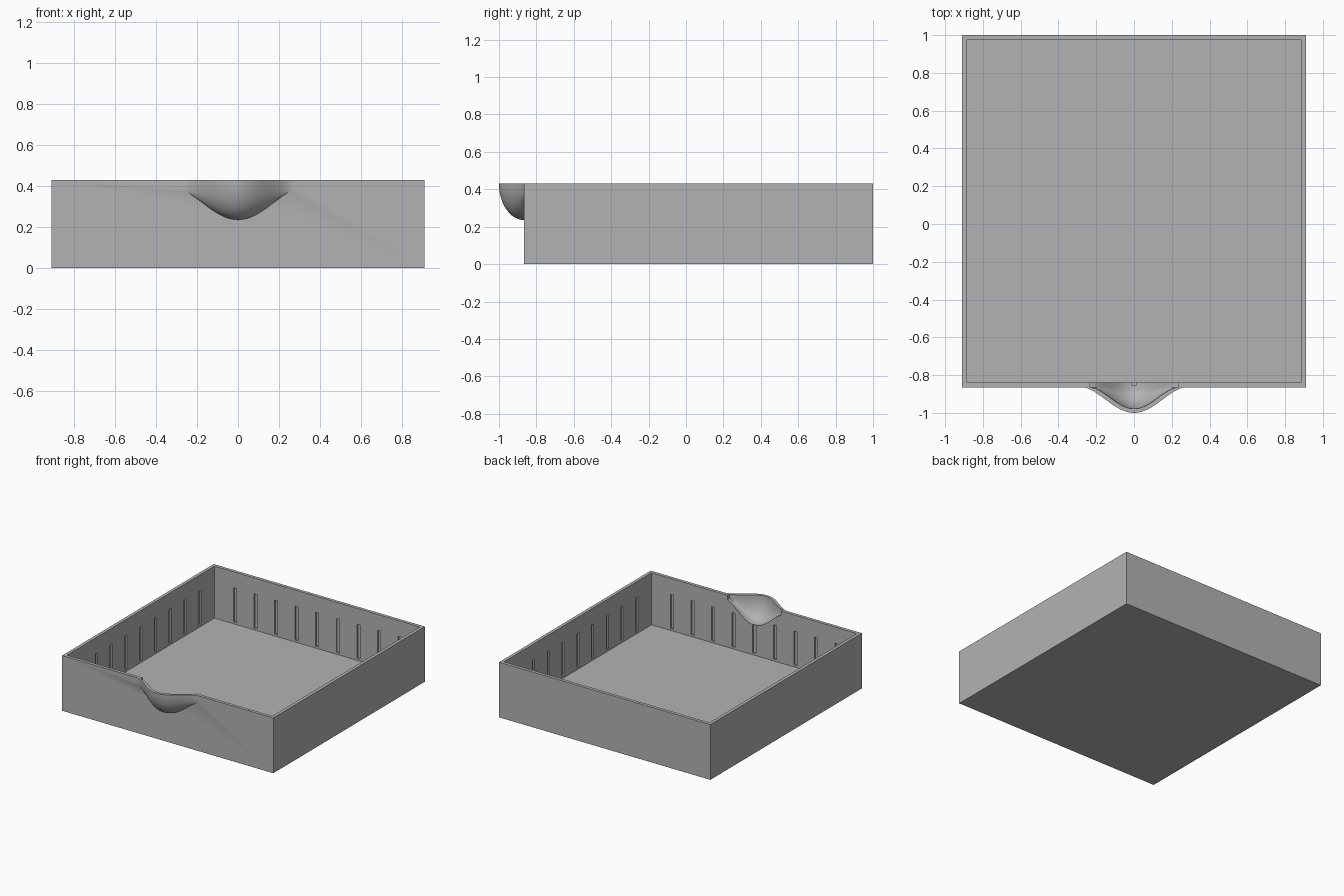
import bpy, bmesh, math

cube = bpy.data.objects.get("Cube")
if cube:
    bpy.data.objects.remove(cube, do_unlink=True)

# Overall sizes
HALF_X, FRONT, BACK, TOP = 0.91, -0.865, 1.0, 0.43
WALL = 0.025
SLOT_W, SLOT_DEPTH = 0.026, 0.012
SLOT_BOTTOM, SLOT_TOP = 0.04, 0.305

grey = bpy.data.materials.new("plain grey")
grey.use_nodes = True
colour = (0.45, 0.45, 0.45, 1)
grey.diffuse_color = colour
grey.node_tree.nodes["Principled BSDF"].inputs["Base Color"].default_value = colour


def finish(name, bm):
    bmesh.ops.recalc_face_normals(bm, faces=bm.faces)
    mesh = bpy.data.meshes.new(name)
    bm.to_mesh(mesh)
    bm.free()
    mesh.materials.append(grey)
    obj = bpy.data.objects.new(name, mesh)
    bpy.context.collection.objects.link(obj)
    return obj


def add_box(bm, lo, hi):
    verts = bmesh.ops.create_cube(bm, size=1)["verts"]
    for v in verts:
        v.co = [(a + b) / 2 + c * (b - a) for a, b, c in zip(lo, hi, v.co)]


def box(name, lo, hi):
    bm = bmesh.new()
    add_box(bm, lo, hi)
    return finish(name, bm)


def bell_solid(name, half_w, depth, end_h, mid_h, wall_y, back_y, top_z, cols=48, rows=16):
    """Pouring lip: quarter-ellipse sections swelling along a bell curve."""
    bm = bmesh.new()
    rings = []
    for i in range(cols + 1):
        x = half_w * (2 * i / cols - 1)
        bell = max(0, (1 + math.cos(math.pi * x / half_w)) / 2)
        d = max(depth * bell ** 0.85, 0.0004)
        h = end_h + (mid_h - end_h) * bell ** 0.7
        pts = [(wall_y - d * math.cos(t), TOP - h * math.sin(t))
               for t in (math.pi / 2 * j / rows for j in range(rows + 1))]
        pts += [(back_y, TOP - h), (back_y, top_z)]
        if top_z > TOP:
            pts.append((wall_y - d, top_z))
        rings.append([bm.verts.new((x, y, z)) for y, z in pts])
    n = len(rings[0])
    for a, b in zip(rings, rings[1:]):
        for j in range(n):
            k = (j + 1) % n
            bm.faces.new((a[j], a[k], b[k], b[j]))
    bm.faces.new(rings[0])
    bm.faces.new(rings[-1])
    return finish(name, bm)


def combine(target, tool, operation):
    mod = target.modifiers.new(operation, 'BOOLEAN')
    mod.object, mod.operation, mod.solver = tool, operation, 'EXACT'
    bpy.context.view_layer.objects.active = target
    bpy.ops.object.modifier_apply(modifier=mod.name)
    bpy.data.objects.remove(tool, do_unlink=True)


# Solid block with the rounded lip on the front
tray = box("tray", (-HALF_X, FRONT, 0), (HALF_X, BACK, TOP))
lip = bell_solid("lip", 0.275, 0.136, 0.05, 0.195, FRONT + 0.001, FRONT + 0.015, TOP)
combine(tray, lip, 'UNION')

# Hollow interior
ix, iy0, iy1 = HALF_X - WALL, FRONT + WALL, BACK - WALL
combine(tray, box("cavity", (-ix, iy0, WALL), (ix, iy1, TOP + 0.1)), 'DIFFERENCE')

# Blind divider slots along all four inner walls
bm = bmesh.new()
r = SLOT_W / 2
for i in range(1, 10):
    x = -ix + 2 * ix * i / 10
    y = iy0 + (iy1 - iy0) * i / 10
    for wall, s in ((iy0, -1), (iy1, 1)):
        a, b = sorted((wall + s * SLOT_DEPTH, wall - s * 0.02))
        add_box(bm, (x - r, a, SLOT_BOTTOM), (x + r, b, SLOT_TOP))
    for s in (-1, 1):
        a, b = sorted((s * (ix + SLOT_DEPTH), s * (ix - 0.02)))
        add_box(bm, (a, y - r, SLOT_BOTTOM), (b, y + r, SLOT_TOP))
combine(tray, finish("slots", bm), 'DIFFERENCE')

# Hollow of the lip, opened through the front wall
hollow = bell_solid("hollow", 0.232, 0.113, 0.035, 0.172, FRONT, iy0 + 0.03, TOP + 0.1)
combine(tray, hollow, 'DIFFERENCE')

# Smooth the lip, keep the box edges sharp
bpy.ops.object.select_all(action='DESELECT')
tray.select_set(True)
bpy.context.view_layer.objects.active = tray
bpy.ops.object.shade_smooth_by_angle(angle=math.radians(30))
